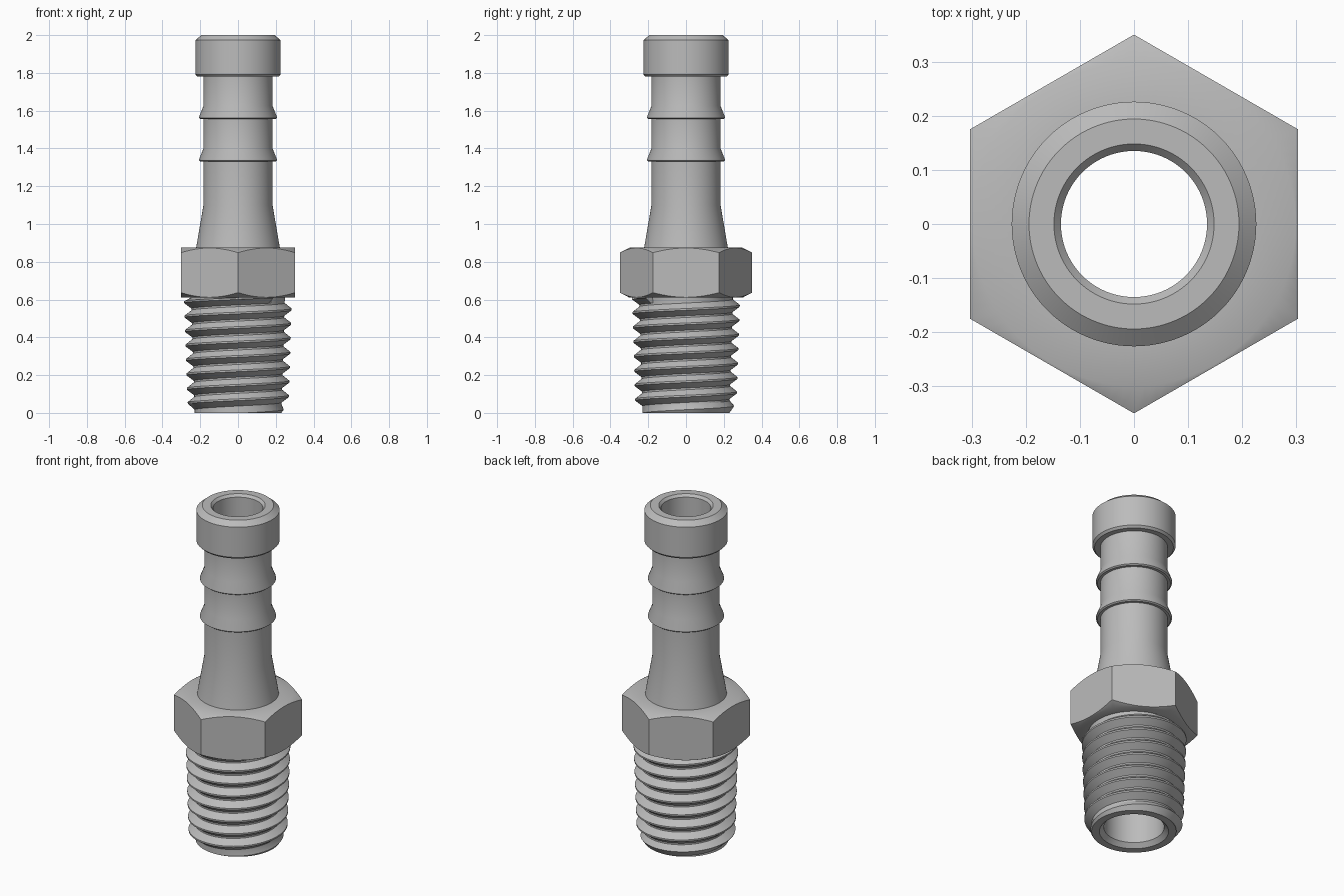
import bpy, bmesh, math
from math import cos, sin, pi, radians

cube = bpy.data.objects.get("Cube")
if cube:
    bpy.data.objects.remove(cube, do_unlink=True)

steel = bpy.data.materials.new("grey steel")
steel.use_nodes = True
grey = (0.5, 0.5, 0.5, 1)
steel.diffuse_color = grey
steel.node_tree.nodes["Principled BSDF"].inputs["Base Color"].default_value = grey


def revolve(name, column, sides, angle=30):
    """Skin the (radius, height) profiles returned by column(theta) around z."""
    bm = bmesh.new()
    cols = []
    for i in range(sides + 1):
        a = 2 * pi * i / sides
        cols.append([bm.verts.new((r * cos(a), r * sin(a), z)) for r, z in column(a)])
    for left, right in zip(cols, cols[1:]):
        for k in range(len(left) - 1):
            bm.faces.new((left[k], right[k], right[k + 1], left[k + 1]))
    bmesh.ops.remove_doubles(bm, verts=bm.verts, dist=1e-5)
    bmesh.ops.dissolve_degenerate(bm, edges=bm.edges, dist=1e-5)
    mesh = bpy.data.meshes.new(name)
    bm.to_mesh(mesh)
    bm.free()
    mesh.materials.append(steel)
    obj = bpy.data.objects.new(name, mesh)
    bpy.context.collection.objects.link(obj)
    bpy.ops.object.select_all(action='DESELECT')
    obj.select_set(True)
    bpy.context.view_layer.objects.active = obj
    bpy.ops.object.shade_smooth_by_angle(angle=radians(angle))
    return obj


# Hose tail: flared root, two barbs, collar
TUBE = 0.183
tail = [(0.222, 0.872), (TUBE, 1.1)]
for z in (1.33, 1.555):
    tail += [(TUBE, z), (0.198, z), (0.206, z + 0.006), (0.206, z + 0.013), (TUBE, z + 0.07)]
tail += [(TUBE, 1.78), (0.214, 1.78), (0.226, 1.792), (0.226, 1.973), (0.194, 2.0)]

# Bore: chamfered mouths, wider at the threaded end
bore = [(0.194, 2.0), (0.148, 2.0), (0.135, 1.985), (0.135, 0.75),
        (0.164, 0.7), (0.164, 0.025), (0.188, 0), (0.23, 0)]

revolve("hose_tail", lambda a: tail, 96)
revolve("bore", lambda a: bore, 96)

# Hex nut with conical chamfers at both ends
LOW, HIGH, FLAT = 0.61, 0.875, 0.303


def hex_column(a):
    r = FLAT / cos((a + pi / 6) % (pi / 3) - pi / 6)
    drop = 0.002 + 0.53 * (r - FLAT)
    return [(0.2, LOW), (FLAT - 0.004, LOW), (r, LOW + drop),
            (r, HIGH - drop), (FLAT - 0.004, HIGH), (0.2, HIGH)]


revolve("hex_nut", hex_column, 96)

# Tapered right-hand pipe thread
PITCH, CREST_Z, TURNS = 0.0765, 0.548, 10
TAPER, DEPTH = 0.031, 0.038
tooth = [(0.06, 0), (0.44, 1), (0.56, 1), (0.94, 0)]


def thread_column(a):
    points = [(0.23, 0)]
    for turn in range(-TURNS, 4):
        for step, rise in tooth:
            z = CREST_Z + PITCH * (turn + step - 0.5 + a / (2 * pi))
            if z <= 0:
                points.append((0.23, 0))
            elif z >= LOW:
                points.append((0.25, LOW))
            else:
                r = 0.267 + TAPER * z - DEPTH * (1 - rise)
                points.append((min(r, 0.23 + 0.7 * z), z))
    return points


revolve("pipe_thread", thread_column, 96)
